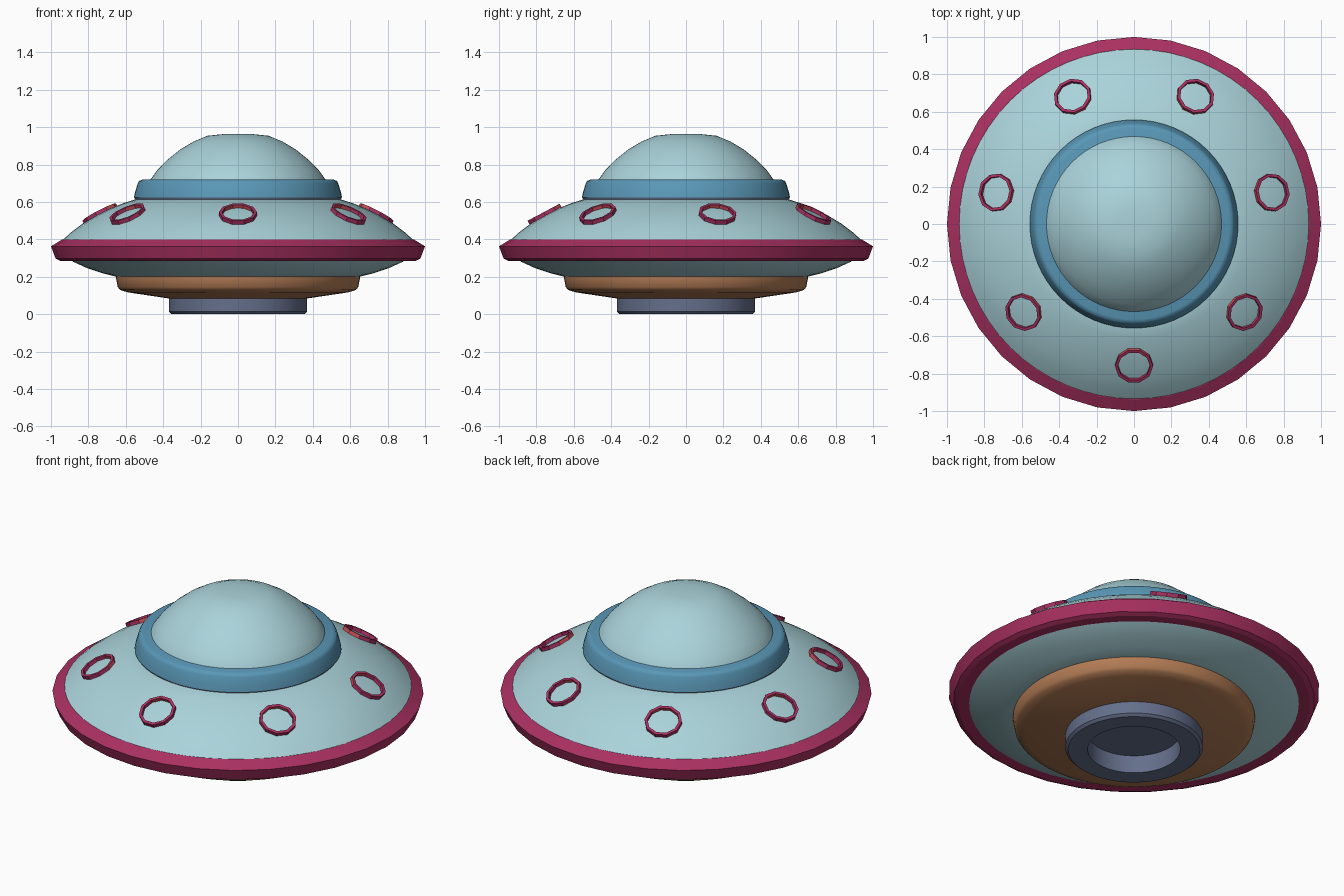
import bpy, bmesh, math
from mathutils import Matrix, Vector

if "Cube" in bpy.data.objects:
    bpy.data.objects.remove(bpy.data.objects["Cube"])


def mat(name, rgb):
    m = bpy.data.materials.new(name)
    m.diffuse_color = (*rgb, 1)
    m.use_nodes = True
    m.node_tree.nodes["Principled BSDF"].inputs["Base Color"].default_value = m.diffuse_color
    return m


PALE = mat("pale_teal", (0.40, 0.65, 0.70))
BLUE = mat("steel_blue", (0.10, 0.31, 0.47))
CRIMSON = mat("crimson", (0.40, 0.03, 0.12))
RED = mat("warm_red", (0.58, 0.07, 0.09))
BROWN = mat("copper_brown", (0.45, 0.20, 0.09))
SLATE = mat("slate", (0.13, 0.16, 0.26))


def finish(name, bm, mats, angle=25):
    bmesh.ops.remove_doubles(bm, verts=bm.verts, dist=1e-5)
    bmesh.ops.recalc_face_normals(bm, faces=bm.faces)
    me = bpy.data.meshes.new(name)
    bm.to_mesh(me)
    bm.free()
    for m in mats:
        me.materials.append(m)
    ob = bpy.data.objects.new(name, me)
    bpy.context.collection.objects.link(ob)
    bpy.ops.object.select_all(action='DESELECT')
    ob.select_set(True)
    bpy.context.view_layer.objects.active = ob
    bpy.ops.object.shade_smooth_by_angle(angle=math.radians(angle))
    return ob


def lathe(name, profile, material, steps=64, angle=25):
    """Spin an (r, z) profile about the z axis."""
    bm = bmesh.new()
    vs = [bm.verts.new((r, 0, z)) for r, z in profile]
    es = [bm.edges.new(p) for p in zip(vs, vs[1:])]
    bmesh.ops.spin(bm, geom=vs + es, cent=(0, 0, 0), axis=(0, 0, 1),
                   angle=math.tau, steps=steps, use_merge=True)
    return finish(name, bm, [material], angle)


# saucer body
lathe("saucer_hull", [(0, .19), (.64, .198), (.72, .218), (.81, .248), (.88, .28), (.93, .31),
                      (.955, .35), (.94, .395), (.89, .44), (.83, .485), (.755, .53),
                      (.68, .567), (.61, .595), (.54, .617), (0, .62)], PALE)
# faceted outer rim
lathe("outer_rim", [(0, .30), (.89, .285), (.95, .285), (.975, .297), (1.0, .363),
                    (.94, .40), (.92, .40), (0, .38)], CRIMSON, 32)
# dome and its collar
lathe("collar_seam", [(0, .60), (.545, .60), (.555, .626), (0, .626)], SLATE)
lathe("dome_collar", [(0, .623), (.557, .623), (.551, .65), (.536, .70), (.528, .713),
                      (.51, .72), (0, .72)], BLUE, angle=40)
lathe("dome", [(0, .70), (.475, .70), (.468, .72), (.43, .773), (.375, .828), (.31, .88),
               (.24, .922), (.165, .954), (.08, .963), (0, .965)], PALE, angle=35)
# underside
lathe("belly_ring", [(0, .21), (.652, .21), (.652, .19), (.643, .145), (.63, .13), (.59, .117),
                     (.36, .083), (.36, .12), (0, .12)], BROWN, angle=35)
lathe("thruster", [(0, .105), (.25, .105), (.25, 0), (.355, 0), (.37, .014),
                   (.37, .115), (0, .115)], SLATE)

# seven porthole frames lying on the hull slope
N, TILT = 10, math.radians(28)
for i in range(7):
    bm = bmesh.new()
    section = [(.086, -.03), (.102, -.03), (.102, .013), (.086, .013)]
    rings = []
    for k in range(N):
        a = math.tau * (k + .5) / N
        rings.append([bm.verts.new((r * math.cos(a), r * math.sin(a), z)) for r, z in section])
    for k in range(N):
        p, q = rings[k], rings[(k + 1) % N]
        for j in range(4):
            n = (j + 1) % 4
            f = bm.faces.new((p[j], q[j], q[n], p[n]))
            # uphill walls are the warmer red
            f.normal_update()
            c = f.calc_center_median()
            f.material_index = 1 if c.x < -.03 and j != 2 else 0
    a = -math.pi / 2 + math.tau * i / 7
    bm.transform(Matrix.Rotation(a, 4, 'Z') @ Matrix.Translation(Vector((.755, 0, .534)))
                 @ Matrix.Rotation(TILT, 4, 'Y'))
    finish(f"porthole_frame_{i + 1}", bm, [CRIMSON, RED])
